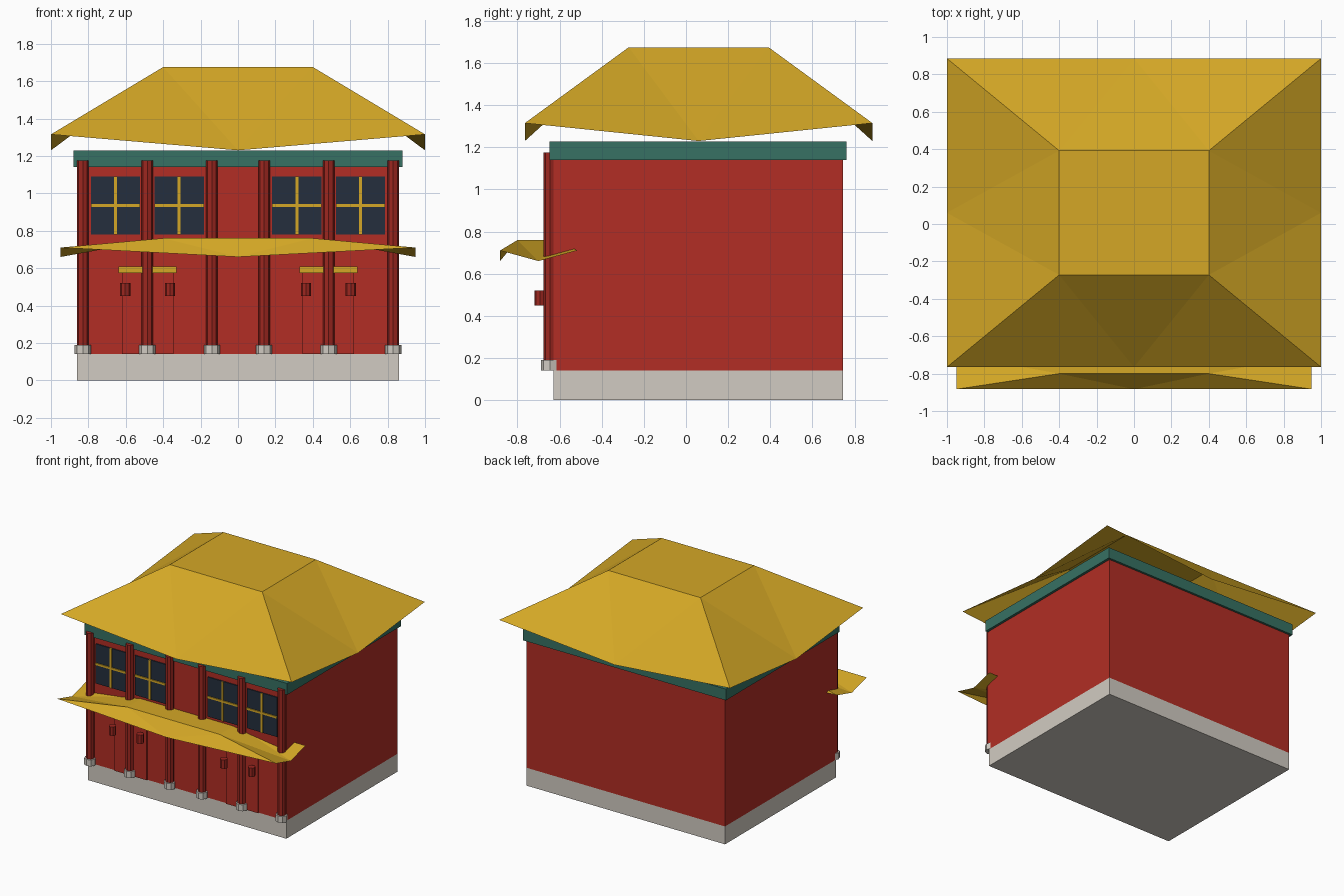
import bpy
import bmesh
from math import pi
from mathutils import Matrix

if "Cube" in bpy.data.objects:
    bpy.data.objects.remove(bpy.data.objects["Cube"], do_unlink=True)


def material(name, rgb):
    mat = bpy.data.materials.new(name)
    mat.use_nodes = True
    mat.diffuse_color = (*rgb, 1)
    mat.node_tree.nodes["Principled BSDF"].inputs["Base Color"].default_value = (*rgb, 1)
    return mat


red = material("wall red", (0.445, 0.027, 0.018))
dark_red = material("column red", (0.34, 0.02, 0.014))
gold = material("roof gold", (0.66, 0.39, 0.019))
teal = material("beam green", (0.038, 0.165, 0.125))
stone = material("stone", (0.64, 0.6, 0.54))
navy = material("window glass", (0.018, 0.028, 0.047))


def finish(name, bm, mat):
    mesh = bpy.data.meshes.new(name)
    bm.to_mesh(mesh)
    bm.free()
    mesh.materials.append(mat)
    obj = bpy.data.objects.new(name, mesh)
    bpy.context.collection.objects.link(obj)
    return obj


def box(name, x, y, z, mat):
    """Box from (min, max) ranges on each axis."""
    bm = bmesh.new()
    centre = [sum(r) / 2 for r in (x, y, z)]
    size = [r[1] - r[0] for r in (x, y, z)]
    bmesh.ops.create_cube(bm, size=1, matrix=Matrix.LocRotScale(centre, None, size))
    return finish(name, bm, mat)


def post(name, x, y, z, radius, mat, sides=8):
    """Upright prism between two heights."""
    bm = bmesh.new()
    bmesh.ops.create_cone(bm, cap_ends=True, segments=sides, radius1=radius,
                          radius2=radius, depth=z[1] - z[0],
                          matrix=Matrix.Translation((x, y, sum(z) / 2)))
    return finish(name, bm, mat)


def hip_roof(name, y, eave, top, heights, mat):
    """Open roof shell: raised corners, sagging eave middles, flat top."""
    corner_z, sag_z, top_z = heights
    signs = [(-1, -1), (1, -1), (1, 1), (-1, 1)]
    bm = bmesh.new()
    corners = [bm.verts.new((sx * eave[0], y + sy * eave[1], corner_z)) for sx, sy in signs]
    tops = [bm.verts.new((sx * top[0], y + sy * top[1], top_z)) for sx, sy in signs]
    for i in range(4):
        j = (i + 1) % 4
        mid = (corners[i].co + corners[j].co) / 2
        mid.z = sag_z
        m = bm.verts.new(mid)
        bm.faces.new((corners[i], m, tops[i]))
        bm.faces.new((m, tops[j], tops[i]))
        bm.faces.new((m, corners[j], tops[j]))
    bm.faces.new(tops)
    return finish(name, bm, mat)


# Main volumes
front, back = -0.63, 0.745
box("base", (-0.86, 0.86), (front, back), (0, 0.14), stone)
box("walls", (-0.86, 0.86), (front, back), (0.14, 1.14), red)
box("beam", (-0.88, 0.88), (-0.647, 0.762), (1.14, 1.228), teal)

# Roofs
hip_roof("main_roof", 0.06, (1, 0.825), (0.4, 0.332), (1.315, 1.23, 1.675), gold)
hip_roof("porch_roof", -0.7, (0.948, 0.183), (0.4, 0.1), (0.71, 0.66, 0.76), gold)

for side, s in (("right", -1), ("left", 1)):
    # Columns with stone feet
    for n, x in enumerate((0.14, 0.485, 0.83)):
        post(f"column_{side}_{n}", s * x, -0.645, (0.14, 1.175), 0.031, dark_red)
        post(f"column_foot_{side}_{n}", s * x, -0.645, (0.14, 0.19), 0.043, stone)

    # Windows with cross bars
    for n, x in enumerate((0.315, 0.655)):
        cx = s * x
        box(f"window_{side}_{n}", (cx - 0.132, cx + 0.132), (-0.638, front), (0.78, 1.09), navy)
        box(f"window_upright_{side}_{n}", (cx - 0.008, cx + 0.008), (-0.645, front),
            (0.78, 1.09), gold)
        box(f"window_crossbar_{side}_{n}", (cx - 0.132, cx + 0.132), (-0.645, front),
            (0.927, 0.943), gold)

    # Doors with lintels and hanging lanterns
    cx = s * 0.483
    box(f"door_{side}", (cx - 0.138, cx + 0.138), (-0.64, front), (0.14, 0.58), red)
    box(f"lintel_{side}", (cx - 0.155, cx + 0.155), (-0.655, front), (0.575, 0.608), gold)
    for n, dx in enumerate((-0.12, 0.12)):
        post(f"lantern_{side}_{n}", cx + dx, -0.693, (0.45, 0.52), 0.027, dark_red)
